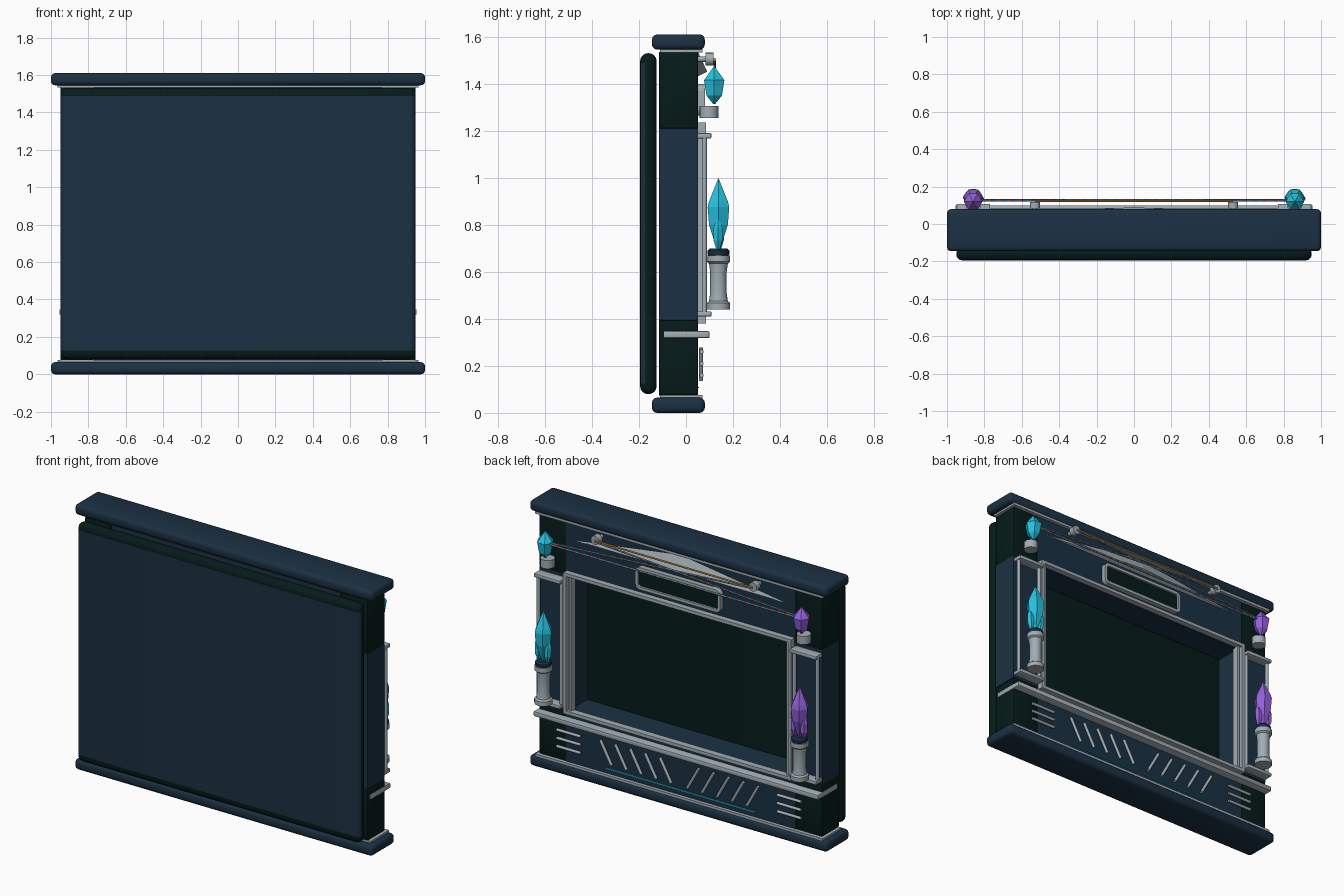
import bpy, bmesh, math
from mathutils import Vector, Matrix

if "Cube" in bpy.data.objects:
    bpy.data.objects.remove(bpy.data.objects["Cube"])


def mat(name, r, g, b):
    m = bpy.data.materials.new(name)
    m.diffuse_color = (r, g, b, 1)
    m.use_nodes = True
    m.node_tree.nodes["Principled BSDF"].inputs["Base Color"].default_value = m.diffuse_color
    return m


NAVY = mat("navy", 0.011, 0.030, 0.056)
DARK = mat("dark_green", 0.0015, 0.011, 0.010)
SILVER = mat("silver", 0.36, 0.42, 0.46)
CYAN = mat("cyan", 0.02, 0.54, 0.74)
PURPLE = mat("purple", 0.30, 0.12, 0.72)
ORANGE = mat("orange", 0.75, 0.32, 0.04)


def finish(name, bm, mats, smooth=False):
    bmesh.ops.recalc_face_normals(bm, faces=bm.faces)
    me = bpy.data.meshes.new(name)
    bm.to_mesh(me)
    bm.free()
    ob = bpy.data.objects.new(name, me)
    bpy.context.collection.objects.link(ob)
    for m in (mats if isinstance(mats, (list, tuple)) else [mats]):
        me.materials.append(m)
    if smooth:
        bpy.ops.object.select_all(action='DESELECT')
        ob.select_set(True)
        bpy.context.view_layer.objects.active = ob
        bpy.ops.object.shade_smooth_by_angle(angle=math.radians(35))
    return ob


def box(name, x0, x1, y0, y1, z0, z1, m, bevel=0.0, seg=2, cuts=()):
    bm = bmesh.new()
    bmesh.ops.create_cube(bm, size=1)
    for v in bm.verts:
        v.co = Vector(((x0 + x1) / 2 + v.co.x * (x1 - x0),
                       (y0 + y1) / 2 + v.co.y * (y1 - y0),
                       (z0 + z1) / 2 + v.co.z * (z1 - z0)))
    if bevel:
        bmesh.ops.bevel(bm, geom=bm.edges[:], offset=bevel, segments=seg,
                        profile=0.5, affect='EDGES')
    for z in cuts:
        bmesh.ops.bisect_plane(bm, geom=bm.verts[:] + bm.edges[:] + bm.faces[:],
                               plane_co=(0, 0, z), plane_no=(0, 0, 1))
    return finish(name, bm, m, bevel > 0)


def lathe(name, profile, sides, centre, m, tilt=None, smooth=False):
    """Stack of rings (z, radius), closed at both ends; a list of materials alternates by ring."""
    bm = bmesh.new()
    rings = [[bm.verts.new((r * math.cos(2 * math.pi * i / sides),
                            r * math.sin(2 * math.pi * i / sides), z))
              for i in range(sides)] for z, r in profile]
    n = len(m) if isinstance(m, list) else 1
    for k, (a, b) in enumerate(zip(rings, rings[1:])):
        for i in range(sides):
            j = (i + 1) % sides
            bm.faces.new((a[i], a[j], b[j], b[i])).material_index = k % n
    bm.faces.new(rings[0][::-1])
    bm.faces.new(rings[-1])
    M = Matrix.Translation(centre)
    if tilt is not None:
        M = M @ tilt
    bm.transform(M)
    return finish(name, bm, m, smooth)


def rod(name, a, b, r, m, sides=8, steps=1):
    a, b = Vector(a), Vector(b)
    d = b - a
    rot = d.to_track_quat('Z', 'Y').to_matrix().to_4x4()
    prof = [(d.length * i / steps, r) for i in range(steps + 1)]
    return lathe(name, prof, sides, a, m, rot, sides > 8)


def ring(name, x0, x1, z0, z1, w, y0, y1, m, rad=0.0):
    """Rectangular frame with optional rounded corners, width w."""
    def loop(inset):
        a, b, c, d = x0 + inset, x1 - inset, z0 + inset, z1 - inset
        r = max(rad - inset, 0.001)
        n = 5 if rad else 1
        pts = []
        for k, (cx, cz) in enumerate([(b - r, d - r), (a + r, d - r), (a + r, c + r), (b - r, c + r)]):
            for i in range(n):
                t = math.pi / 2 * (k + (i / (n - 1) if n > 1 else 0.5))
                s = r if n > 1 else r * math.sqrt(2)
                pts.append((cx + s * math.cos(t), cz + s * math.sin(t)))
        return pts
    bm = bmesh.new()
    o, q = loop(0), loop(w)
    L = [[bm.verts.new((x, y, z)) for x, z in p] for p, y in ((o, y0), (o, y1), (q, y1), (q, y0))]
    n = len(o)
    for k in range(4):
        A, B = L[k], L[(k + 1) % 4]
        for i in range(n):
            j = (i + 1) % n
            bm.faces.new((A[i], A[j], B[j], B[i]))
    return finish(name, bm, m)


# plinth, cornice and the thin silver plates next to them
box("plinth", -1, 1, -0.145, 0.08, 0, 0.065, NAVY, 0.022, 3)
box("cornice", -1, 1, -0.145, 0.08, 1.545, 1.61, NAVY, 0.022, 3)
box("plinth_trim", -0.965, 0.965, -0.11, 0.07, 0.06, 0.076, SILVER)
box("cornice_trim", -0.965, 0.965, -0.11, 0.07, 1.534, 1.55, SILVER)

# large rear panel: navy face with dark rounded rim and dark bands
panel = box("rear_panel", -0.95, 0.95, -0.195, -0.125, 0.08, 1.53, [DARK, NAVY], 0.033, 4,
            (0.126, 1.488))
for p in panel.data.polygons:
    if p.normal.y < -0.2 and 0.126 < p.center.z < 1.488:
        p.material_index = 1

# surround: beams, columns and dark corner blocks
box("top_beam", -0.77, 0.77, -0.115, 0.05, 1.21, 1.535, NAVY)
box("bottom_beam", -0.77, 0.77, -0.115, 0.05, 0.075, 0.395, NAVY)
for s, side in ((1, "right"), (-1, "left")):
    def span(a, b):
        return (a, b) if s > 0 else (-b, -a)
    box(side + "_column", *span(0.74, 0.95), -0.115, 0.05, 0.395, 1.21, NAVY)
    box(side + "_top_corner", *span(0.77, 0.95), -0.115, 0.052, 1.21, 1.535, DARK, 0.008)
    box(side + "_bottom_corner", *span(0.77, 0.95), -0.115, 0.052, 0.075, 0.395, DARK, 0.008)
    # second upright beside the opening frame
    box(side + "_inner_upright", *span(0.722, 0.736), 0.03, 0.07, 0.39, 1.215, SILVER)

# frame round the opening, slot plate and ledge
ring("opening_frame", -0.765, 0.765, 0.38, 1.235, 0.02, 0.045, 0.085, SILVER)
ring("slot_frame", -0.285, 0.285, 1.265, 1.40, 0.018, 0.045, 0.08, SILVER, 0.03)
box("slot_panel", -0.272, 0.272, 0.045, 0.068, 1.278, 1.387, DARK)
box("ledge", -0.955, 0.955, -0.095, 0.10, 0.318, 0.348, SILVER, 0.006)

# shallow faceted pediment
bm = bmesh.new()
pv = [bm.verts.new(c) for c in ((-0.70, 0.052, 1.432), (0.70, 0.052, 1.432),
                                (0, 0.052, 1.533), (0, 0.09, 1.452))]
for f in ((0, 1, 2), (0, 1, 3), (1, 2, 3), (2, 0, 3)):
    bm.faces.new([pv[i] for i in f])
finish("pediment", bm, SILVER)

# vents in the bottom beam and the thin glowing strip
box("glow_strip", -0.5, 0.5, 0.045, 0.056, 0.105, 0.110, CYAN)
for s, side in ((1, "right"), (-1, "left")):
    for i in range(5):
        x = 0.53 - 0.1 * i
        rod(f"{side}_slat_{i}", (s * x, 0.064, 0.275), (s * (x - 0.075), 0.064, 0.14), 0.009, SILVER, 12)
    for i in range(3):
        rod(f"{side}_vent_bar_{i}", (s * 0.82, 0.066, 0.26 - 0.05 * i),
            (s * 0.66, 0.066, 0.26 - 0.05 * i), 0.009, SILVER, 12)

# crystal displays on both columns
PEDESTAL = [(0.44, 0.05), (0.467, 0.05), (0.475, 0.04), (0.51, 0.035), (0.60, 0.035),
            (0.635, 0.04), (0.643, 0.05), (0.67, 0.05)]
BIG = [(0.70, 0.010), (0.80, 0.046), (0.875, 0.053), (0.90, 0.046), (0.998, 0.001)]
SHARD = [(0, 0.008), (0.04, 0.022), (0.095, 0.021), (0.145, 0.001)]
SMALL = [(1.315, 0.006), (1.35, 0.038), (1.415, 0.05), (1.475, 0.001)]
for s, side, gem in ((1, "right", CYAN), (-1, "left", PURPLE)):
    x = s * 0.86
    a, b = sorted((s * 0.77, s * 0.948))
    c = (x, 0.138, 0)
    box(side + "_niche_cap", a, b, 0.045, 0.108, 1.168, 1.19, SILVER, 0.004)
    box(side + "_niche_tray", a, b, 0.045, 0.108, 0.41, 0.432, SILVER, 0.004)
    for k, rx in enumerate((0.782, 0.936)):
        rod(f"{side}_niche_rod_{k}", (s * rx, 0.078, 0.42), (s * rx, 0.078, 1.18), 0.011, SILVER, 12)
    lathe(side + "_pedestal", PEDESTAL, 24, c, SILVER, smooth=True)
    lathe(side + "_pedestal_collar", [(0.668, 0.042), (0.674, 0.046), (0.69, 0.046), (0.70, 0.036)],
          24, c, NAVY, smooth=True)
    lathe(side + "_large_crystal", BIG, 6, c, gem)
    for k, (dx, dy, t) in enumerate(((0.032, 0.004, 0.05), (-0.030, 0.010, -0.05))):
        lathe(f"{side}_shard_{k}", SHARD, 6, (x + dx, 0.132 + dy, 0.695), gem, Matrix.Rotation(t, 4, 'Y'))
    lathe(side + "_upper_cup", [(1.255, 0.04), (1.305, 0.04)], 20, (x, 0.098, 0), SILVER, smooth=True)
    lathe(side + "_small_crystal", SMALL, 6, (x, 0.12, 0), gem)
    # round anchor knob on a thin stub
    rod(side + "_anchor_stub", (s * 0.53, 0.045, 1.505), (s * 0.53, 0.09, 1.505), 0.012, SILVER, 12)
    rod(side + "_anchor", (s * 0.53, 0.082, 1.505), (s * 0.53, 0.118, 1.505), 0.027, SILVER, 16)

# strands with alternating colours between crystals and anchors
MIX = [ORANGE, CYAN, PURPLE]
rod("long_strand", (0.82, 0.127, 1.405), (-0.82, 0.127, 1.405), 0.006, MIX, 6, 90)
rod("anchor_strand", (0.53, 0.122, 1.505), (-0.53, 0.122, 1.505), 0.005, ORANGE, 6)
for s, side in ((1, "right"), (-1, "left")):
    rod(side + "_cross_strand", (s * 0.53, 0.122, 1.50), (-s * 0.82, 0.126, 1.415), 0.005, MIX, 6, 75)
